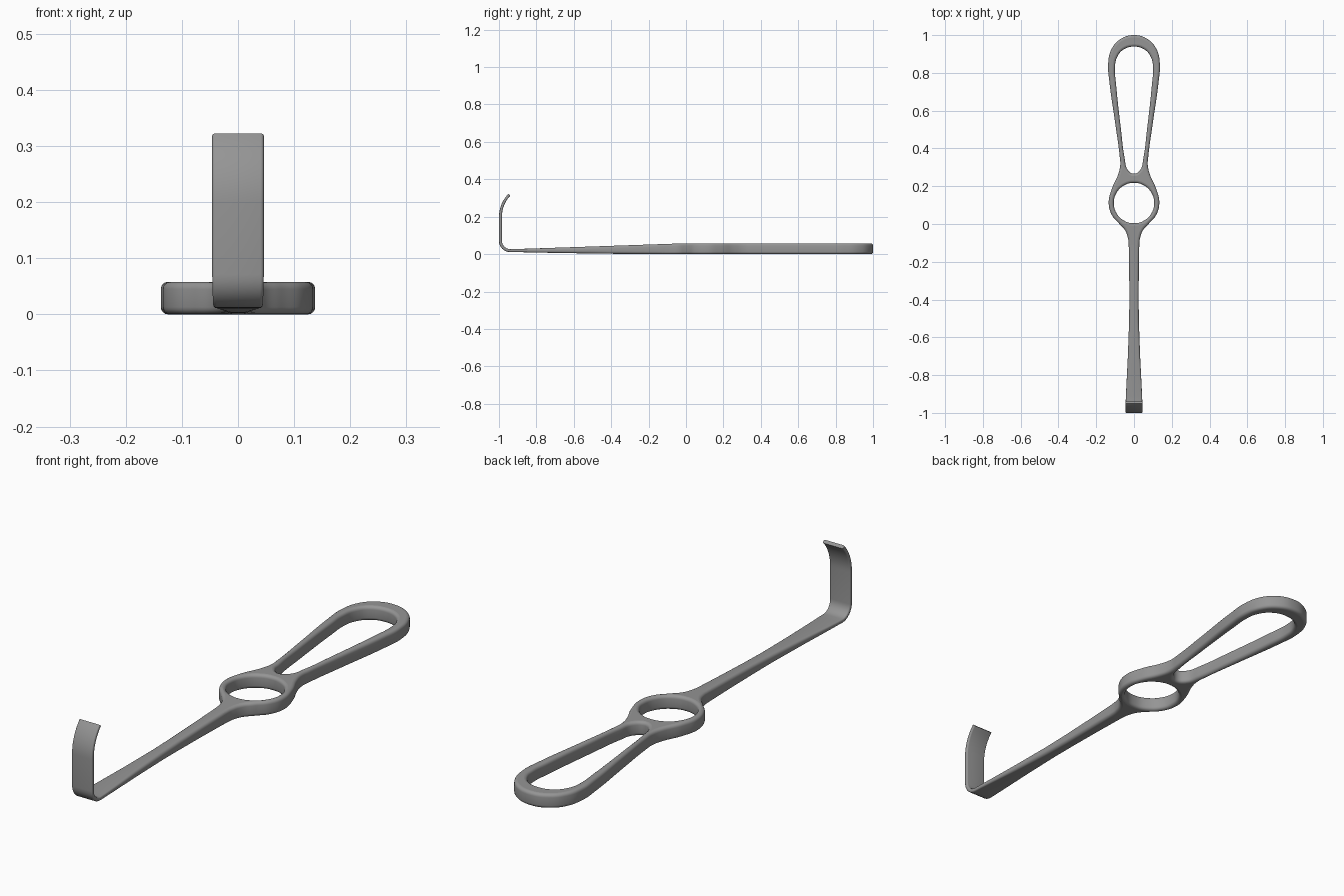
import bpy, bmesh, math
from mathutils import Vector

if "Cube" in bpy.data.objects:
    bpy.data.objects.remove(bpy.data.objects["Cube"])

T, R = 0.058, 0.013   # handle thickness, edge rounding
H = 0.008             # blade half thickness

steel = bpy.data.materials.new("dark_steel")
steel.diffuse_color = (0.3, 0.3, 0.3, 1)
steel.use_nodes = True
steel.node_tree.nodes["Principled BSDF"].inputs["Base Color"].default_value = steel.diffuse_color


def finish(obj):
    obj.data.materials.clear()
    obj.data.materials.append(steel)
    bpy.ops.object.select_all(action='DESELECT')
    obj.select_set(True)
    bpy.context.view_layer.objects.active = obj
    bpy.ops.object.shade_smooth_by_angle(angle=math.radians(40))


def add_outline(curve, half, corners=()):
    """Closed smooth spline from right-hand points, mirrored across x = 0."""
    pts = half + [(-x, y) for x, y in reversed(half) if x > 0]
    s = curve.splines.new('BEZIER')
    s.bezier_points.add(len(pts) - 1)
    s.use_cyclic_u = True
    s.resolution_u = 8
    for bp, (x, y) in zip(s.bezier_points, pts):
        bp.co = (x, y, 0)
        kind = 'VECTOR' if (abs(x), y) in corners else 'AUTO'
        bp.handle_left_type = bp.handle_right_type = kind


# handle: outer outline with a round hole and a long teardrop hole
curve = bpy.data.curves.new("handle", 'CURVE')
curve.dimensions = '2D'
curve.fill_mode = 'BOTH'
curve.extrude = T / 2 - R
curve.bevel_depth = R
curve.bevel_resolution = 3
curve.offset = -R
add_outline(curve, [(0, 1.0), (0.07, 0.98), (0.119, 0.926), (0.137, 0.845), (0.131, 0.76),
                    (0.099, 0.53), (0.076, 0.36), (0.073, 0.31), (0.085, 0.26),
                    (0.118, 0.185), (0.134, 0.11), (0.117, 0.047), (0.077, 0.0),
                    (0.046, -0.036), (0.032, -0.075), (0.028, -0.11), (0.0275, -0.13)],
            corners=[(0.0275, -0.13)])
add_outline(curve, [(0, 0.939), (0.055, 0.924), (0.09, 0.882), (0.101, 0.825), (0.095, 0.74),
                    (0.069, 0.5), (0.049, 0.345), (0.034, 0.288), (0, 0.266)])
add_outline(curve, [(0.107 * math.sin(i * math.pi / 6) if 0 < i < 6 else 0,
                     0.111 + 0.107 * math.cos(i * math.pi / 6)) for i in range(7)])
handle = bpy.data.objects.new("handle", curve)
bpy.context.collection.objects.link(handle)
handle.select_set(True)
bpy.context.view_layer.objects.active = handle
bpy.ops.object.convert(target='MESH')
handle = bpy.context.view_layer.objects.active
for v in handle.data.vertices:
    v.co.z += T / 2
    if v.co.y < 0:                      # start of the shaft taper
        v.co.z *= 1 + 0.6 * v.co.y
finish(handle)

# shaft and hooked blade: stations (y, z, half width, half thickness)
st = []
for y, top, bot, w in [(-0.11, 0.0542, 0.0, 0.028), (-0.25, 0.0494, 0.001, 0.0255),
                       (-0.4, 0.0442, 0.002, 0.0245), (-0.52, 0.040, 0.0035, 0.026),
                       (-0.7, 0.034, 0.0065, 0.0325), (-0.85, 0.029, 0.0095, 0.040),
                       (-0.91, 0.0275, 0.011, 0.043)]:
    st.append((y, (top + bot) / 2, w, (top - bot) / 2))
for i in range(9):                      # bend
    a = math.pi / 2 * i / 8
    st.append((-0.94 - 0.052 * math.sin(a), 0.071 - 0.052 * math.cos(a),
               0.044 + 0.002 * i / 8, H))
for i in range(11):                     # curved tip
    a = math.radians(44) * i / 10
    st.append((-0.992 + 0.169 * (1 - math.cos(a)), 0.20 + 0.169 * math.sin(a), 0.046,
               H - 0.001 * i / 10))

bm = bmesh.new()
rings = []
for i, (y, z, w, t) in enumerate(st):
    p, n = st[max(i - 1, 0)], st[min(i + 1, len(st) - 1)]
    d = Vector((0, n[0] - p[0], n[1] - p[1])).normalized()
    up = Vector((0, d.z, -d.y))
    r = min(R, t * 0.75)
    ring = []
    for k, (sx, sz) in enumerate([(1, 1), (-1, 1), (-1, -1), (1, -1)]):
        for j in range(5):              # rounded corner
            a = math.pi / 2 * (k + j / 4)
            ring.append(bm.verts.new(Vector((sx * (w - r) + r * math.cos(a), y, z))
                                     + up * (sz * (t - r) + r * math.sin(a))))
    rings.append(ring)
for a, b in zip(rings, rings[1:]):
    for j in range(len(a)):
        k = (j + 1) % len(a)
        bm.faces.new((a[j], a[k], b[k], b[j]))
bm.faces.new(rings[0])
bm.faces.new(rings[-1])
bmesh.ops.recalc_face_normals(bm, faces=bm.faces)
mesh = bpy.data.meshes.new("shaft_and_blade")
bm.to_mesh(mesh)
bm.free()
shaft = bpy.data.objects.new("shaft_and_blade", mesh)
bpy.context.collection.objects.link(shaft)
finish(shaft)
